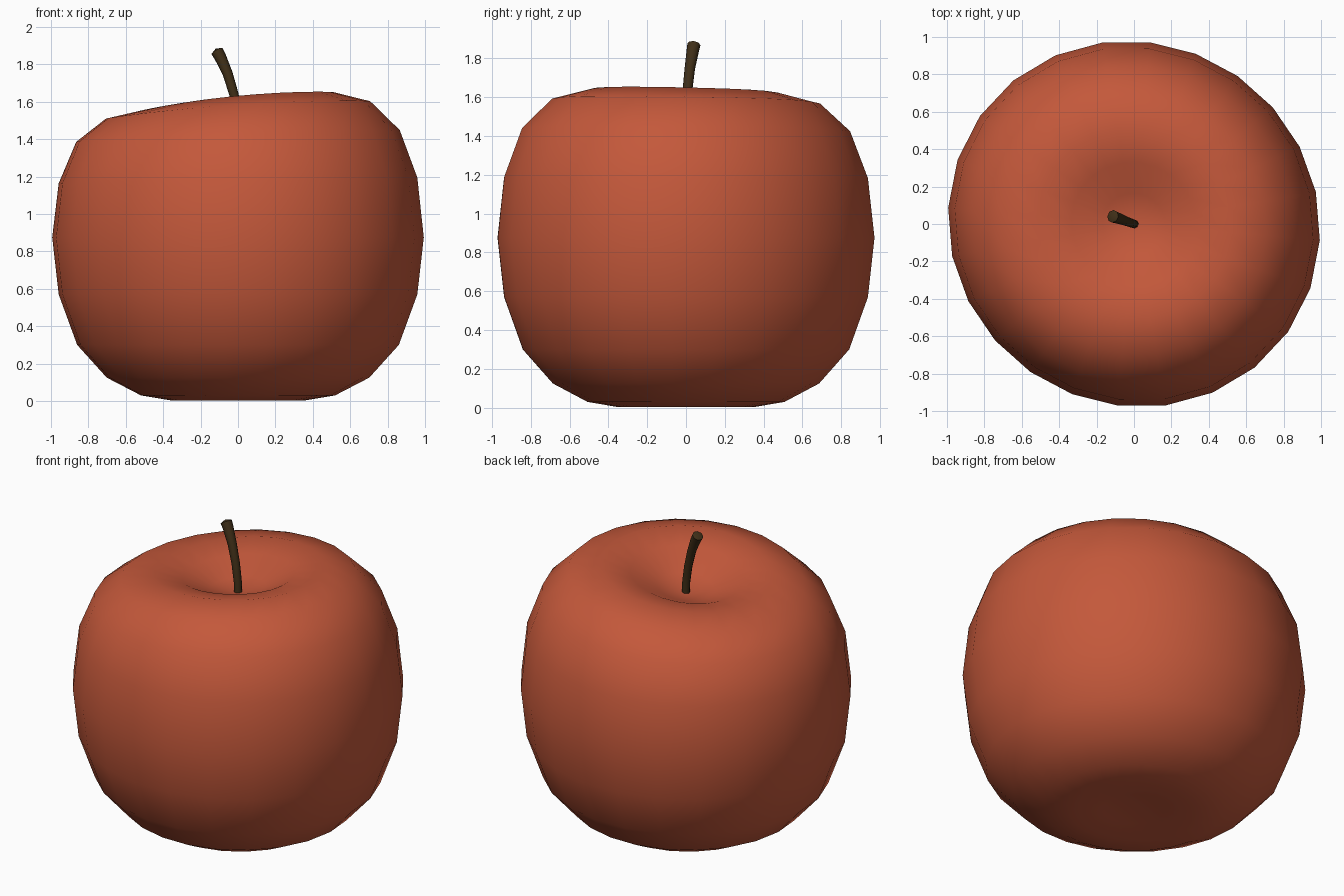
import bpy, bmesh, math
from mathutils import Vector

if "Cube" in bpy.data.objects:
    bpy.data.objects.remove(bpy.data.objects["Cube"])


def material(name, rgb):
    m = bpy.data.materials.new(name)
    m.diffuse_color = (*rgb, 1)
    m.use_nodes = True
    m.node_tree.nodes["Principled BSDF"].inputs["Base Color"].default_value = m.diffuse_color
    return m


def loft(name, rings, start, end, mat, angle):
    """Skin a stack of rings and close both ends with a fan."""
    bm = bmesh.new()
    loops = [[bm.verts.new(p) for p in ring] for ring in rings]
    n = len(loops[0])
    for a, b in zip(loops, loops[1:]):
        for i in range(n):
            j = (i + 1) % n
            bm.faces.new((a[i], a[j], b[j], b[i]))
    for loop, tip in ((loops[0], start), (loops[-1], end)):
        c = bm.verts.new(tip)
        for i in range(n):
            bm.faces.new((loop[i], loop[(i + 1) % n], c))
    bmesh.ops.recalc_face_normals(bm, faces=bm.faces)
    me = bpy.data.meshes.new(name)
    bm.to_mesh(me)
    bm.free()
    me.materials.append(mat)
    ob = bpy.data.objects.new(name, me)
    bpy.context.collection.objects.link(ob)
    bpy.ops.object.select_all(action='DESELECT')
    ob.select_set(True)
    bpy.context.view_layer.objects.active = ob
    bpy.ops.object.shade_smooth_by_angle(angle=math.radians(angle))
    return ob


red = material("apple red", (0.55, 0.098, 0.043))
brown = material("stem brown", (0.05, 0.028, 0.009))

# Apple body: radius, height, tilt of the lopsided top
profile = [(.18, .02, 0), (.36, .003, 0), (.525, .03, 0), (.71, .125, 0),
           (.87, .30, 0), (.97, .57, 0), (1.005, .875, 0),
           (.97, 1.182, .33), (.875, 1.423, .67), (.715, 1.565, 1),
           (.52, 1.611, 1.05), (.34, 1.575, .8), (.17, 1.495, .4)]
rings = []
for r, z, t in profile:
    ring = []
    for i in range(24):
        a = math.radians(15 * i - 5)
        s = r * (.981 + .02 * math.cos(2 * a + math.radians(66)))
        dz = t * (.046 * math.cos(a) - .011 * math.sin(a) - .009 * math.cos(2 * a))
        ring.append((s * math.cos(a), s * math.sin(a), z + dz))
    rings.append(ring)
loft("apple_body", rings, (0, 0, .03), (0, 0, 1.46), red, 60)

# Curved stem, thicker at the tip
path = [(.002, 0, 1.43, .024), (-.003, .002, 1.53, .024), (-.022, .008, 1.64, .025),
        (-.055, .02, 1.75, .027), (-.095, .035, 1.84, .032), (-.113, .041, 1.872, .034)]
pts = [Vector(p[:3]) for p in path]
rings = []
for k, p in enumerate(pts):
    d = (pts[min(k + 1, len(pts) - 1)] - pts[max(k - 1, 0)]).normalized()
    u = d.cross(Vector((0, 1, 0))).normalized()
    v = d.cross(u)
    rings.append([p + path[k][3] * (u * math.cos(i * math.pi / 4) + v * math.sin(i * math.pi / 4))
                  for i in range(8)])
loft("stem", rings, pts[0], pts[-1] + Vector((-.006, .002, .012)), brown, 50)
